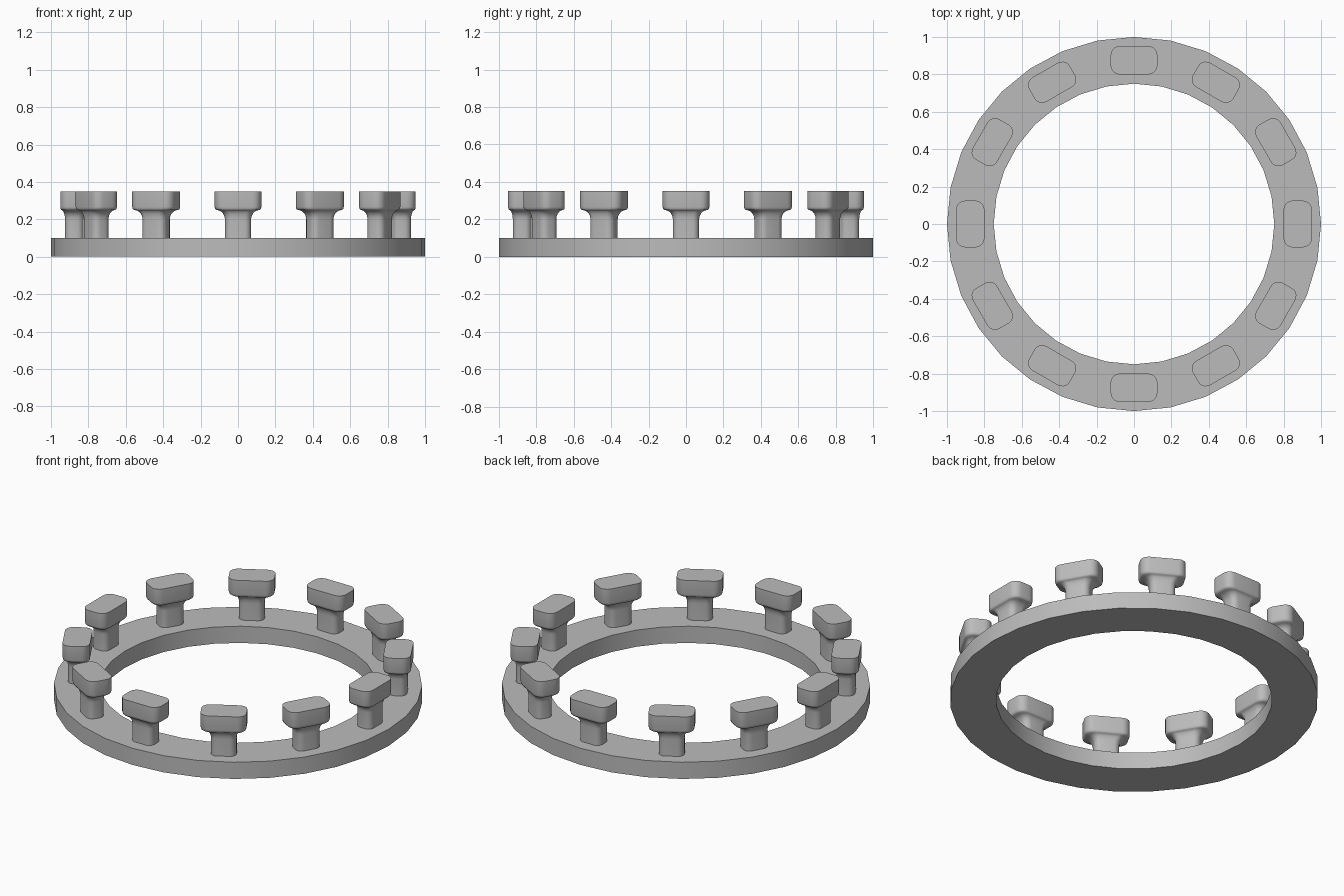
import bpy, bmesh, math

if "Cube" in bpy.data.objects:
    bpy.data.objects.remove(bpy.data.objects["Cube"])

grey = bpy.data.materials.new("plain grey")
grey.diffuse_color = (0.5, 0.5, 0.5, 1)
grey.use_nodes = True
grey.node_tree.nodes["Principled BSDF"].inputs["Base Color"].default_value = grey.diffuse_color


def finish(bm, name, angle):
    bmesh.ops.recalc_face_normals(bm, faces=bm.faces)
    mesh = bpy.data.meshes.new(name)
    bm.to_mesh(mesh)
    bm.free()
    mesh.materials.append(grey)
    obj = bpy.data.objects.new(name, mesh)
    bpy.context.collection.objects.link(obj)
    bpy.ops.object.select_all(action='DESELECT')
    obj.select_set(True)
    bpy.context.view_layer.objects.active = obj
    bpy.ops.object.shade_smooth_by_angle(angle=math.radians(angle))
    return obj


def bridge(bm, a, b):
    for i in range(len(a)):
        j = (i + 1) % len(a)
        bm.faces.new((a[i], a[j], b[j], b[i]))


def rounded_rect(hx, hy, r, steps=5):
    pts = []
    for q, (sx, sy) in enumerate(((1, 1), (-1, 1), (-1, -1), (1, -1))):
        for k in range(steps + 1):
            t = math.pi / 2 * (q + k / steps)
            pts.append((sx * (hx - r) + r * math.cos(t),
                        sy * (hy - r) + r * math.sin(t)))
    return pts


# Flat base ring with a square section
bm = bmesh.new()
loops = []
for r, z in ((1, 0), (1, 0.1), (0.75, 0.1), (0.75, 0)):
    loops.append([bm.verts.new((r * math.cos(a), r * math.sin(a), z))
                  for a in (math.tau * i / 32 for i in range(32))])
for i in range(4):
    bridge(bm, loops[i], loops[(i + 1) % 4])
finish(bm, "base_ring", 30)

# Peg: straight stem, concave flare, rounded block on top
# Each level is (height, half width, half depth, corner radius)
levels = [(0.1, 0.07, 0.05, 0.035), (0.2, 0.07, 0.05, 0.035)]
for k in range(1, 6):
    t = math.pi / 2 * k / 5
    s = 1 - math.cos(t)
    levels.append((0.2 + 0.05 * math.sin(t), 0.07 + 0.045 * s,
                   0.05 + 0.02 * s, 0.035 + 0.01 * s))
levels += [(0.255, 0.122, 0.073, 0.046), (0.266, 0.125, 0.075, 0.047),
           (0.35, 0.125, 0.075, 0.047)]
bm = bmesh.new()
rings = [[bm.verts.new((x, y, z)) for x, y in rounded_rect(hx, hy, r)]
         for z, hx, hy, r in levels]
for a, b in zip(rings, rings[1:]):
    bridge(bm, a, b)
bm.faces.new(rings[0])
bm.faces.new(rings[-1])
peg = finish(bm, "peg", 40)

# Twelve pegs evenly round the ring
for i in range(12):
    obj = peg if i == 0 else peg.copy()
    if i:
        bpy.context.collection.objects.link(obj)
    a = math.tau * i / 12
    obj.name = f"peg_{i + 1}"
    obj.location = (0.875 * math.cos(a), 0.875 * math.sin(a), 0)
    obj.rotation_euler.z = a + math.pi / 2
